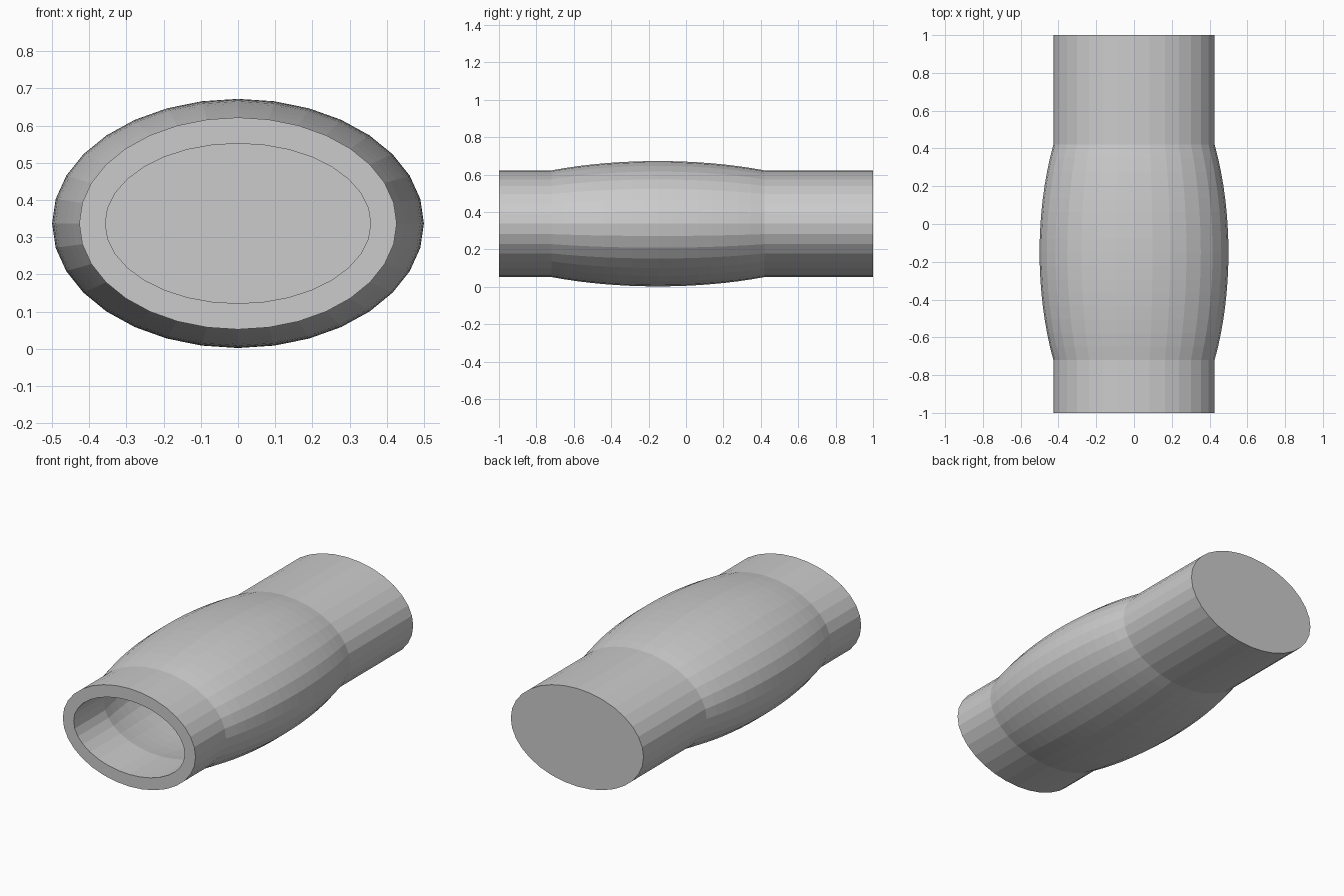
import bpy
import bmesh
from math import sin, cos, pi, sqrt

if "Cube" in bpy.data.objects:
    bpy.data.objects.remove(bpy.data.objects["Cube"])

SEGMENTS = 32
STEPS = 16
WALL = 0.07
MID_Z = 0.337
TUBE = (0.427, 0.285)
BULGE = (0.5, 0.335)
FRONT, BULGE_FRONT, BULGE_BACK, BACK = -1.0, -0.72, 0.42, 1.0


def section(y, inset=0.0):
    """Half width and half height of the oval tube at depth y."""
    mid = (BULGE_FRONT + BULGE_BACK) / 2
    half = (BULGE_BACK - BULGE_FRONT) / 2
    t = min(abs(y - mid) / half, 1.0)
    radii = []
    for small, big in zip(TUBE, BULGE):
        k = 1 - (small / big) ** 2
        radii.append(big * sqrt(1 - k * t * t) - inset)
    return radii


def add_ring(bm, y, inset=0.0):
    rx, rz = section(y, inset)
    return [bm.verts.new((rx * cos(2 * pi * i / SEGMENTS), y,
                          MID_Z + rz * sin(2 * pi * i / SEGMENTS)))
            for i in range(SEGMENTS)]


# Depth stations: straight collar, swollen middle, straight tail
stations = [BULGE_FRONT + (BULGE_BACK - BULGE_FRONT) * i / STEPS
            for i in range(STEPS + 1)]
outside = [BACK] + stations[::-1] + [FRONT]
inside = [FRONT] + stations + [BACK - WALL]

# Hollow tube: closed back, outer skin, front rim, inner skin, inner floor
bm = bmesh.new()
rings = [add_ring(bm, y) for y in outside]
rings += [add_ring(bm, y, WALL) for y in inside]
for a, b in zip(rings, rings[1:]):
    for i in range(SEGMENTS):
        j = (i + 1) % SEGMENTS
        bm.faces.new((a[i], a[j], b[j], b[i]))
bm.faces.new(rings[0])
bm.faces.new(rings[-1])
bmesh.ops.recalc_face_normals(bm, faces=bm.faces)

mesh = bpy.data.meshes.new("bulged_tube")
bm.to_mesh(mesh)
bm.free()
tube = bpy.data.objects.new("bulged_tube", mesh)
bpy.context.collection.objects.link(tube)
